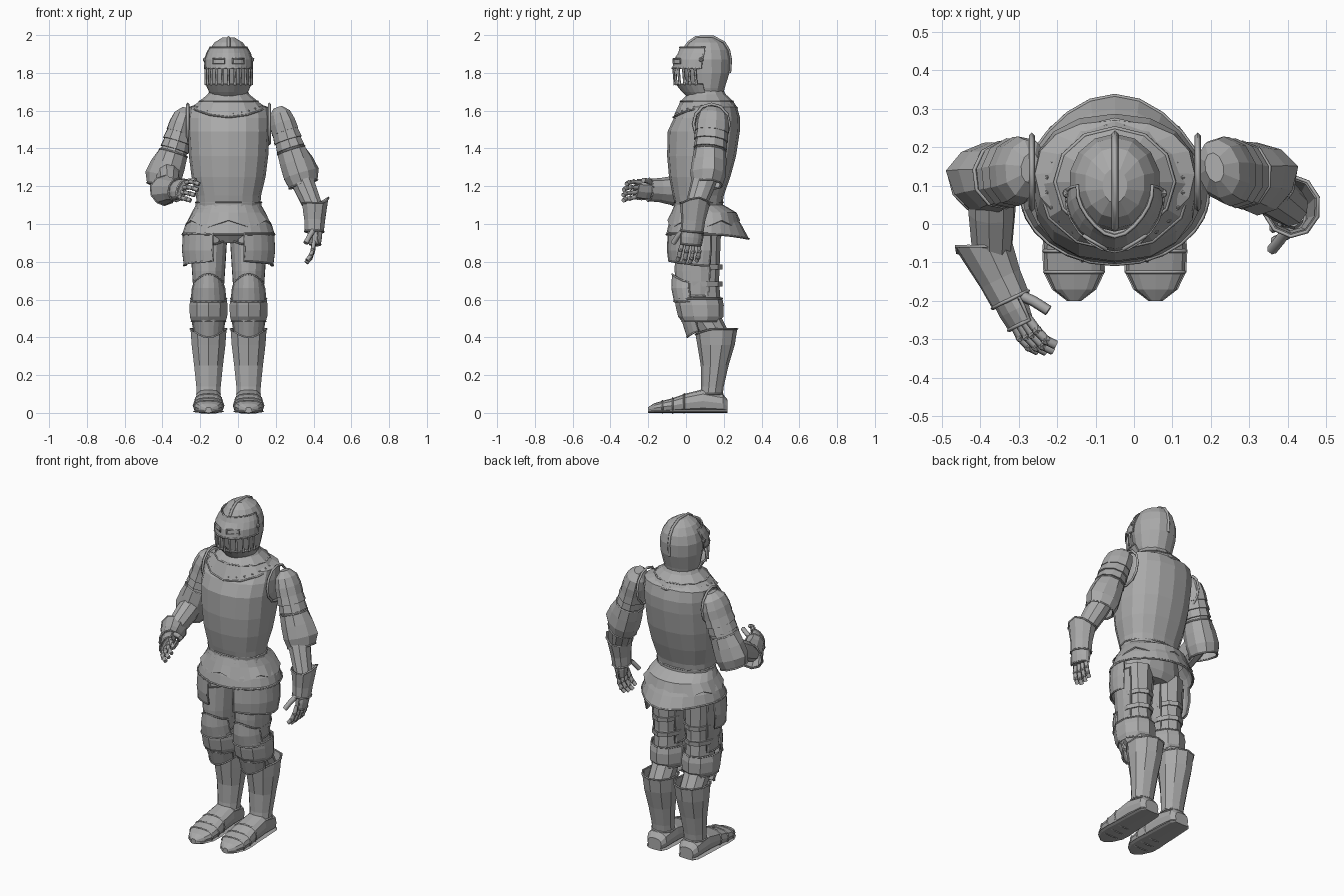
import bpy, bmesh
from math import sin, cos, pi, radians, copysign
from mathutils import Vector, Matrix

if "Cube" in bpy.data.objects:
    bpy.data.objects.remove(bpy.data.objects["Cube"])

steel = bpy.data.materials.new("steel grey")
steel.use_nodes = True
steel.diffuse_color = (.4, .4, .4, 1)
steel.node_tree.nodes["Principled BSDF"].inputs["Base Color"].default_value = (.4, .4, .4, 1)

BX = -.05                                   # centre line of the body
BODY = Matrix.Translation((BX, 0, 0))


def add(name, data):
    ob = bpy.data.objects.new(name, data)
    data.materials.append(steel)
    bpy.context.collection.objects.link(ob)
    return ob


def tube(name, pts, r=.005, closed=False, res=0):
    """Round bar through points: rolled edges, bars, fingers."""
    cu = bpy.data.curves.new(name, "CURVE")
    cu.dimensions = "3D"
    cu.bevel_depth, cu.bevel_resolution, cu.use_fill_caps = r, res, True
    sp = cu.splines.new("POLY")
    sp.points.add(len(pts) - 1)
    for p, co in zip(sp.points, pts):
        p.co = (*co, 1)
    sp.use_cyclic_u = closed
    return add(name, cu)


def along(p, q, front):
    """Frame with z from p to q and -y towards front."""
    z = (Vector(q) - Vector(p)).normalized()
    f = Vector(front)
    y = -(f - z * f.dot(z)).normalized()
    m = Matrix((y.cross(z), y, z)).transposed().to_4x4()
    m.translation = p
    return m


def shell(name, rows, n=12, arc=(0, 360), mat=BODY, shift=None, cap=False,
          rims=(), border=False, pw=1, wall=.008):
    """Loft of rows (z, front y, back y, half width); angle 0 faces the front."""
    rows = sorted(rows)
    full = arc[1] - arc[0] == 360
    bm, grid = bmesh.new(), []
    for i, (z, f, b, w) in enumerate(rows):
        line = []
        for j in range(n if full else n + 1):
            a = radians(arc[0] + (arc[1] - arc[0]) * j / n)
            s, c = (copysign(abs(v) ** pw, v) for v in (sin(a), cos(a)))
            p = Vector((w * s, (f + b) / 2 - (b - f) / 2 * c, z))
            if shift:
                p += Vector(shift(a, i))
            line.append(bm.verts.new(mat @ p))
        grid.append(line)
    for lo, hi in zip(grid, grid[1:]):
        for j in range(n):
            k = (j + 1) % len(lo)
            bm.faces.new((lo[j], lo[k], hi[k], hi[j]))
    if cap:
        bm.faces.new(grid[0][::-1])
        bm.faces.new(grid[-1])
    pts = [[v.co.copy() for v in line] for line in grid]
    me = bpy.data.meshes.new(name)
    bm.to_mesh(me)
    bm.free()
    ob = add(name, me)
    if not cap:
        mod = ob.modifiers.new("plate", "SOLIDIFY")
        mod.thickness, mod.offset = wall, -1
    for r in rims:
        tube(name + "_rim", pts[r], closed=full)
    if border:
        loop = pts[0] + [l[-1] for l in pts[1:-1]] + pts[-1][::-1] + [l[0] for l in pts[-2:0:-1]]
        tube(name + "_border", loop, closed=True)
    return pts


def rivet(name, co, r=.007):
    bm = bmesh.new()
    bmesh.ops.create_icosphere(bm, subdivisions=1, radius=r, matrix=Matrix.Translation(co))
    me = bpy.data.meshes.new(name)
    bm.to_mesh(me)
    bm.free()
    add(name, me)


def front_dip(row, dz):
    """Pull one row up or down towards its front."""
    return lambda a, i: (0, 0, dz * max(0, cos(a)) ** 2 if i == row else 0)


def tip(a, i=0):
    """Pointed front for visor pieces, sharpest at the brow."""
    return (0, -(.012, .012, .012, .025)[i] * max(0, cos(a)) ** 5, 0)


# helmet with comb, visor, grille and chin plate
skull = [(1.65, .05, .19, .08), (1.72, .01, .205, .104), (1.80, -.01, .23, .117), (1.87, -.02, .235, .12),
         (1.92, -.012, .225, .105), (1.96, .015, .2, .078), (1.988, .055, .145, .032)]
shell("helmet_skull", skull, 14, cap=True)
comb = [(r[1], r[0]) for r in skull[4:]] + [(r[2], r[0]) for r in skull[:1:-1]]
tube("helmet_comb", [(BX, y, z) for y, z in comb], .009)
shell("visor", [(1.825, -.06, .2, .127), (1.87, -.052, .2, .126), (1.905, -.03, .2, .115), (1.935, -.008, .19, .098)],
      12, (-95, 95), shift=tip, border=True)
shell("chin_plate", [(1.66, .03, .18, .082), (1.70, -.01, .19, .104), (1.74, -.042, .2, .122)],
      12, (-95, 95), shift=tip, rims=(0, -1))
for k in range(-5, 6):
    a = radians(k * 16)
    x, y = BX + .123 * sin(a), .076 - .122 * cos(a) + tip(a)[1]
    tube("grille_bar", [(x, y, 1.735), (x, y - .008, 1.83)], .007)
for s in (-1, 1):
    slit = []
    for ang, z in ((10, 1.85), (40, 1.85), (40, 1.875), (10, 1.875)):
        a = radians(s * ang)
        slit.append((BX + .127 * sin(a), .07 - .127 * cos(a) + tip(a)[1], z))
    tube("eye_slit_rim", slit, .005, True)
    rivet("visor_hinge", (BX + s * .124, .08, 1.87), .014)

# collar and cuirass
collar = shell("collar", [(1.615, -.068, .272, .198), (1.65, -.03, .25, .155), (1.685, .005, .212, .112),
                          (1.705, .015, .2, .1)], shift=front_dip(0, -.05), rims=(0, 1))
ring = collar[0]
for k, p in enumerate(ring):
    for t in (.25, .75):
        q = p.lerp(ring[(k + 1) % len(ring)], t)
        rivet("collar_rivet", q.lerp(Vector((BX, .1, 1.69)), .08) + Vector((0, 0, .006)))
shell("cuirass", [(1.09, -.055, .19, .168), (1.15, -.07, .2, .172), (1.25, -.09, .235, .196), (1.36, -.1, .265, .21),
                  (1.49, -.097, .285, .217), (1.56, -.065, .287, .216), (1.62, -.01, .27, .208), (1.65, .04, .23, .12)],
      16, cap=True, pw=.88)
for s in (-1, 1):
    tube("armhole_rim", [(BX + s * .216, .135 + .095 * cos(k * pi / 6), 1.53 + .105 * sin(k * pi / 6))
                         for k in range(12)], .008, True)

# waist, skirt lames and hips
shell("waist_band", [(1.08, -.064, .198, .176), (1.115, -.062, .196, .174)], 16, rims=(0, 1))
shell("upper_skirt", [(1.0, -.098, .286, .232), (1.06, -.078, .268, .196), (1.1, -.062, .2, .173)], 24,
      shift=lambda a, i: (0, 0, .02 * cos(6 * a)) if i == 0 else (0, 0, 0))


def tail(a, i):
    c = max(0, -cos(a)) ** 3 * (.06, .03, .015)[i]
    return (0, c, -.4 * c)


shell("lower_skirt", [(.945, -.105, .274, .245), (1.0, -.092, .268, .228), (1.05, -.075, .25, .195)], 24,
      shift=tail, rims=(0,))
shell("hips", [(.9, -.01, .17, .13), (.94, -.04, .19, .2), (1.05, -.05, .19, .18)], 14, cap=True)

# legs, built once per side
for s, side in ((1, "left"), (-1, "right")):
    cx = BX + s * .106
    leg = Matrix.Translation((cx, 0, 0))

    def part(name, *args, **kw):
        shell(side + "_" + name, *args, mat=leg, **kw)

    shell(side + "_tasset", [(.78, -.1, .24, .238), (.86, -.108, .26, .248), (.95, -.104, .26, .243)], 7,
          (20, 108) if s > 0 else (-108, -20), border=True,
          shift=lambda a, i: (0, 0, .025 * max(0, cos(a)) if i == 0 else 0))
    part("leg_core", [(.1, .1, .18, .05), (.4, .09, .24, .072), (.5, .01, .19, .075), (.7, -.04, .175, .076),
                      (.95, -.04, .185, .095)], 10, cap=True)
    part("thigh_plate", [(.62, -.05, .165, .08), (.75, -.06, .178, .089), (.92, -.058, .185, .1)], 10,
         arc=(-125, 125), border=True, shift=front_dip(2, -.03))
    for z in (.67, .76):
        part("thigh_strap", [(z, -.045, .192, .085), (z + .025, -.047, .194, .088)], 10)
    part("knee_cap", [(.59, -.064, .15, .092), (.66, -.078, .15, .085), (.69, -.074, .15, .075)], 8, arc=(-80, 80),
         shift=front_dip(2, .045), border=True)
    part("knee_band", [(.485, -.022, .18, .096), (.51, -.042, .198, .104), (.57, -.056, .2, .106),
                       (.605, -.06, .192, .1)], 10, rims=(0, -1))
    part("knee_tongue", [(.435, .005, .17, .078), (.51, -.03, .18, .092)], 8, arc=(-75, 75),
         shift=front_dip(0, -.035), border=True)
    part("shin_plate", [(.1, .075, .195, .066), (.14, .08, .2, .068), (.25, .078, .225, .08), (.36, .06, .258, .094),
                        (.445, .05, .272, .1)], 10, shift=front_dip(4, -.03), rims=(0, -1))
    # armoured shoe, lofted from heel to toe
    foot = along((cx, .22, 0), (cx, -.2, 0), (0, 0, 1))
    shoe = [(0, .07, .045), (.025, .1, .064), (.13, .125, .07), (.23, .1, .074), (.29, .078, .079),
            (.345, .064, .076), (.39, .05, .054), (.42, .03, .015)]
    shell(side + "_shoe", [(t, -h, 0, w) for t, h, w in shoe], 12, mat=foot, cap=True, pw=.75, rims=(3, 4, 5))
    shell(side + "_sole", [(t, -.016, 0, w + .004) for t, h, w in shoe], 8, mat=foot, cap=True, pw=.6)


# arms
def arm(side, shoulder, elbow, wrist, out, hand, across, palm):
    S, E, W, d, sv, cv = map(Vector, (shoulder, elbow, wrist, hand, across, palm))
    for v in (d, sv, cv):
        v.normalize()

    def part(name, frame, rows, n=10, **kw):
        shell(side + "_" + name, [(z, -r, r, w) for z, r, w in rows], n, mat=frame, **kw)

    up, length = along(S, E, out), (E - S).length
    part("shoulder_cap", up, [(-.085, .025, .04), (-.05, .058, .078), (0, .07, .09), (.05, .073, .092)], cap=True)
    for k in range(3):
        z = .04 + k * .045
        part("upper_arm_lame", up, [(z, .068, .086 - k * .003), (z + .058, .078, .093 - k * .003)])
    part("upper_arm", up, [(.03, .064, .075), (length, .064, .064)], cap=True)
    wing = (0, .018, .03, .015)
    part("elbow_guard", Matrix.Translation(E) @ up.to_3x3().to_4x4(),
         [(-.095, .078, .086), (-.03, .084, .092), (.04, .085, .096), (.095, .074, .082)], rims=(0, -1),
         shift=lambda a, i: (0, -wing[i] * max(0, cos(a)) ** 4, 0))
    # forearm ends inside a flared cuff that follows the hand
    heel = W - d * .08
    part("forearm", along(E, heel, out), [(-.02, .062, .066), (.1, .062, .066), ((heel - E).length, .05, .052)], cap=True)
    part("gauntlet_cuff", along(W, W - d, out), [(-.03, .052, .062), (.03, .057, .064), (.115, .072, .08)],
         shift=front_dip(2, .04), rims=(0, -1))
    # hand
    part("palm", along(W, W + d, -cv), [(-.01, .036, .045), (.05, .032, .054), (.1, .022, .05)], 8, cap=True, pw=.8)
    part("knuckle_plate", along(W, W + d, -cv), [(.02, .042, .056), (.06, .04, .06), (.1, .034, .056)], 6,
         arc=(-85, 85), border=True)
    for k in range(4):
        base = W + d * .085 + sv * (k - 1.5) * .027
        reach = (.9, 1, 1.05, .95)[k]
        spread = sv * (k - 1.5) * .006
        pts = [base] + [base + (d * u + cv * v) * reach + spread
                        for u, v in ((.05, .006), (.085, .018), (.108, .038))]
        tube(side + "_finger", pts, .012, res=1)
        for p in pts[1:3]:
            rivet(side + "_finger_knuckle", p, .015)
    thumb = W + d * .02 + sv * .04
    tube(side + "_thumb", [thumb, thumb + d * .04 + sv * .025 + cv * .025, thumb + d * .08 + sv * .04 + cv * .045],
         .014, res=1)


arm("left", (.235, .14, 1.535), (.31, .12, 1.3), (.405, .035, .99), (1, .3, .2),
    (-.03, -.1, -1), (0, -1, .1), (-1, -.3, 0))
arm("right", (-.295, .14, 1.53), (-.37, .12, 1.285), (-.335, -.17, 1.18), (-1, .2, .3),
    (.42, -.88, .02), (.4, .2, .85), (.8, .4, -.45))
